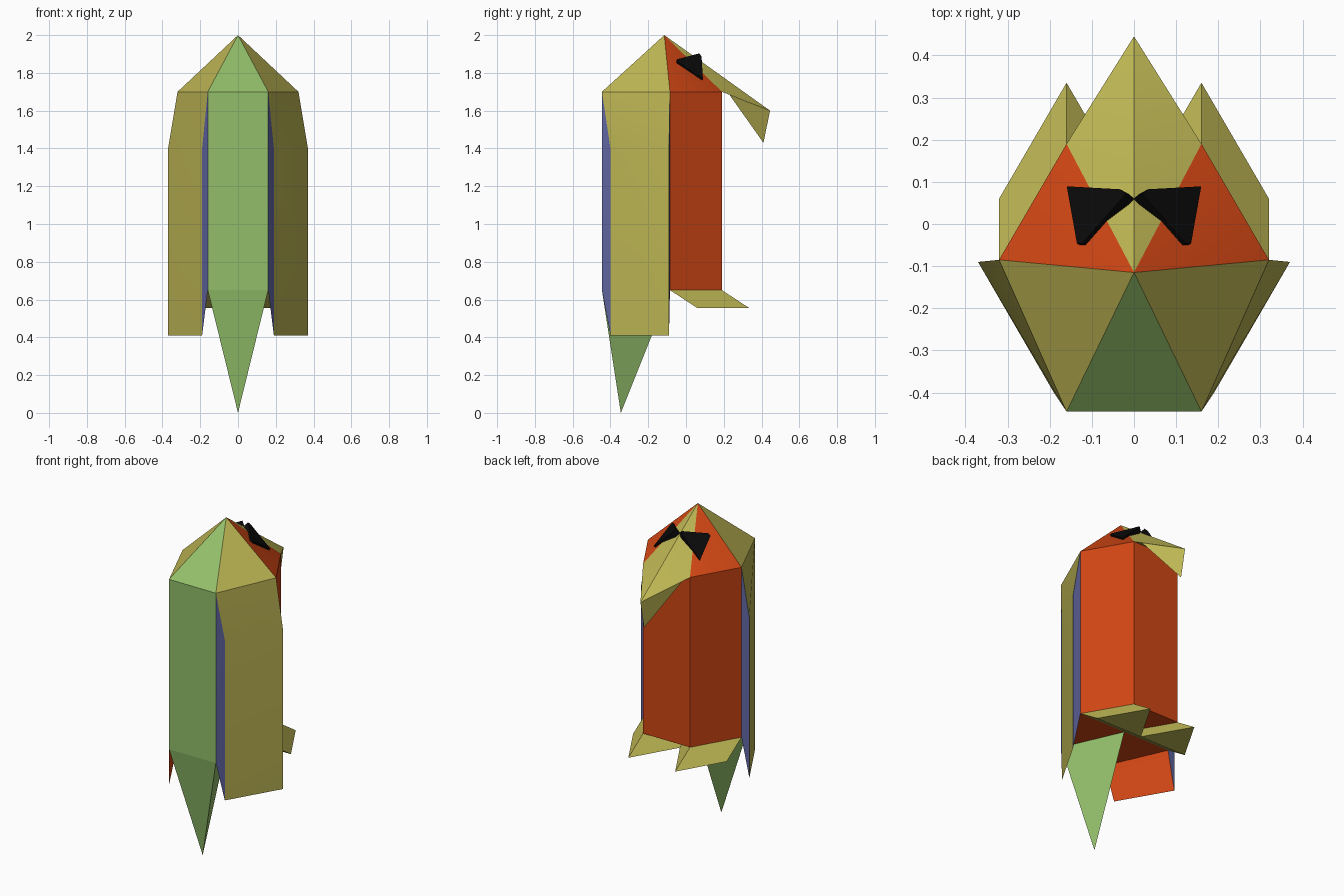
import bpy
import bmesh
import math
from mathutils import Vector

cube = bpy.data.objects.get("Cube")
if cube:
    bpy.data.objects.remove(cube, do_unlink=True)


def material(name, rgb):
    m = bpy.data.materials.new(name)
    m.use_nodes = True
    m.diffuse_color = (*rgb, 1)
    bsdf = m.node_tree.nodes["Principled BSDF"]
    bsdf.inputs["Base Color"].default_value = (*rgb, 1)
    bsdf.inputs["Roughness"].default_value = 0.8
    return m


RED = material("red", (0.63, 0.061, 0.007))
OLIVE = material("olive_yellow", (0.52, 0.475, 0.09))
GREEN = material("leaf_green", (0.29, 0.52, 0.143))
BLUE = material("slate_blue", (0.122, 0.138, 0.37))
BLACK = material("black", (0.003, 0.003, 0.003))


def loft(name, loop, end, side_mats, cap_mat=None, base=None):
    """Join a loop to a second loop, or to a single point, one material per side."""
    bm = bmesh.new()
    a = [bm.verts.new(p) for p in loop]
    n = len(a)
    point = isinstance(end, Vector)
    b = [bm.verts.new(end)] if point else [bm.verts.new(p) for p in end]
    mats = []

    def face(verts, mat):
        if mat not in mats:
            mats.append(mat)
        bm.faces.new(verts).material_index = mats.index(mat)

    for i in range(n):
        j = (i + 1) % n
        side = [a[i], a[j], b[0]] if point else [a[i], a[j], b[j], b[i]]
        face(side, side_mats[i % len(side_mats)])
    cap_mat = cap_mat or side_mats[0]
    face([a[i] for i in (base or range(n))], cap_mat)
    if not point:
        face(b, cap_mat)
    bmesh.ops.recalc_face_normals(bm, faces=bm.faces)
    mesh = bpy.data.meshes.new(name)
    bm.to_mesh(mesh)
    bm.free()
    for m in mats:
        mesh.materials.append(m)
    ob = bpy.data.objects.new(name, mesh)
    bpy.context.collection.objects.link(ob)
    bpy.ops.object.select_all(action="DESELECT")
    bpy.context.view_layer.objects.active = ob
    ob.select_set(True)
    bpy.ops.object.shade_smooth_by_angle(angle=math.radians(30))
    return ob


LOW, HIGH = 0.65, 1.7
OUTLINE = [(-0.16, -0.445), (0.16, -0.445), (0.32, -0.085),
           (0.16, 0.19), (-0.16, 0.19), (-0.32, -0.085)]


def ring(z):
    return [Vector((x, y, z)) for x, y in OUTLINE]


apex = Vector((0, -0.115, 2))
beak_tip = Vector((0, 0.445, 1.6))
centre = Vector((0, -0.085, LOW))

# Six-sided body with a green back
loft("body", ring(LOW), ring(HIGH), [GREEN, RED, RED, RED, RED, RED], RED)

# Pointed head, running forward into the upper beak
crown = ring(HIGH)
crown.insert(4, beak_tip)
loft("head", crown, apex, [GREEN, OLIVE, RED, OLIVE, OLIVE, RED, OLIVE],
     OLIVE, base=(3, 4, 5))

# Hooked lower beak
hook = [Vector((0.135, 0.23, 1.684)), beak_tip, Vector((-0.135, 0.23, 1.684))]
loft("beak_hook", hook, Vector((0, 0.41, 1.43)), [OLIVE])

# Tail spike under the back of the body
bottom = ring(LOW)
loft("tail", [bottom[0], bottom[1], centre], Vector((0, -0.345, 0)), [GREEN])

# Paired wings, feet and eyes
for s, side in ((1, "left"), (-1, "right")):
    def flip(points):
        return [Vector((s * p[0], p[1], p[2])) for p in points]

    back, front = OUTLINE[1], OUTLINE[2]
    inner = [(*back, HIGH), (*front, HIGH), (*front, LOW), (*back, LOW)]
    wb, wf = (0.19, -0.40), (0.37, -0.09)
    outer = [(*wb, 1.4), (*wf, 1.4), (*wf, 0.41), (*wb, 0.41)]
    loft(side + "_wing", flip(inner), flip(outer), [OLIVE, BLUE, RED, BLUE], OLIVE)

    sole = [bottom[2], bottom[3], centre]
    step = Vector((0, 0.145, -0.095))
    loft(side + "_foot", flip(sole), flip([p + step for p in sole]), [OLIVE])

    # Eye prism lying on the slanted red head face
    p, q, r = apex, crown[2], crown[3]
    normal = (q - p).cross(r - p).normalized()
    corners = []
    for x, y in ((0.152, 0.085), (0.025, 0.078), (0.012, 0.067), (0.115, -0.05), (0.128, -0.05)):
        z = p.z - (normal.x * (x - p.x) + normal.y * (y - p.y)) / normal.z
        corners.append(Vector((x, y, z)))
    loft(side + "_eye", flip([c - normal * 0.02 for c in corners]),
         flip([c + normal * 0.012 for c in corners]), [BLACK])
